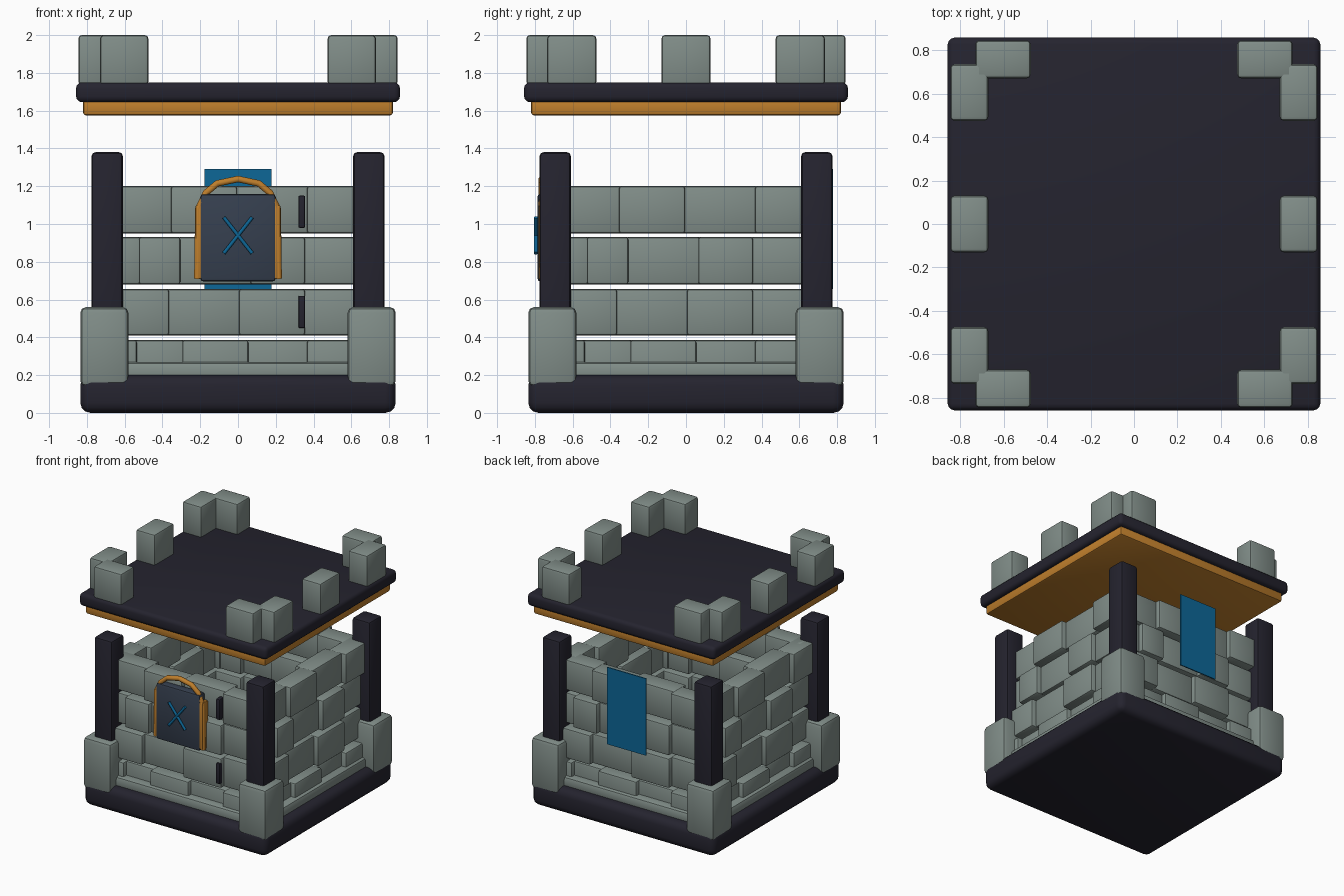
import bpy, bmesh, math
from mathutils import Vector, Matrix

if "Cube" in bpy.data.objects:
    bpy.data.objects.remove(bpy.data.objects["Cube"])


def material(name, rgb):
    m = bpy.data.materials.new(name)
    m.diffuse_color = (*rgb, 1)
    m.use_nodes = True
    m.node_tree.nodes["Principled BSDF"].inputs["Base Color"].default_value = m.diffuse_color
    return m


STONE = material("grey stone", (0.22, 0.27, 0.25))
DARK = material("dark slate", (0.018, 0.017, 0.028))
WOOD = material("orange wood", (0.52, 0.21, 0.025))
BLUE = material("blue cloth", (0.004, 0.135, 0.31))
PANEL = material("blue grey panel", (0.036, 0.05, 0.078))


def boxes(name, specs, mat, bevel=0.015, segments=2):
    """One object from several boxes, each given as (low corner, high corner, turn about z)."""
    bm = bmesh.new()
    for lo, hi, turn in specs:
        lo, hi = Vector(lo), Vector(hi)
        size = hi - lo
        mtx = (Matrix.Rotation(turn, 4, 'Z') @ Matrix.Translation((lo + hi) / 2)
               @ Matrix.Diagonal((*size, 1)))
        bmesh.ops.create_cube(bm, size=1, matrix=mtx)
    if bevel:
        bmesh.ops.bevel(bm, geom=bm.edges[:], offset=bevel, segments=segments,
                        profile=0.5, affect='EDGES')
    me = bpy.data.meshes.new(name)
    bm.to_mesh(me)
    bm.free()
    ob = bpy.data.objects.new(name, me)
    bpy.context.collection.objects.link(ob)
    me.materials.append(mat)
    bpy.context.view_layer.objects.active = ob
    ob.select_set(True)
    bpy.ops.object.shade_smooth_by_angle(angle=math.radians(30))
    ob.select_set(False)
    return ob


def rod(name, points, radius, mat, resolution=1):
    """Thin rod swept along a straight-sided path."""
    cu = bpy.data.curves.new(name, 'CURVE')
    cu.dimensions = '3D'
    cu.bevel_depth = radius
    cu.bevel_resolution = resolution
    cu.use_fill_caps = True
    sp = cu.splines.new('POLY')
    sp.points.add(len(points) - 1)
    for p, co in zip(sp.points, points):
        p.co = (*co, 1)
    ob = bpy.data.objects.new(name, cu)
    bpy.context.collection.objects.link(ob)
    cu.materials.append(mat)


QUARTERS = [i * math.pi / 2 for i in range(4)]

# base slab and stone ledge
boxes("base_slab", [((-.835, -.835, 0), (.835, .835, .2), 0)], DARK, 0.055, 3)
boxes("stone_ledge", [((-.70, -.76, .17), (.70, -.62, .27), t) for t in QUARTERS], STONE, 0.025)

# corner posts and their stone feet
boxes("corner_posts", [((.61, .61, .15), (.775, .775, 1.38), t) for t in QUARTERS], DARK, 0.02)
boxes("corner_feet", [((.58, .58, .14), (.835, .835, .56), t) for t in QUARTERS], STONE, 0.03)

# brick walls: four rows, bricks alternately pushed out and in
ROWS = [(.14, .385), (.41, .655), (.68, .93), (.95, 1.2)]
EDGES = [(-.66, -.53, -.30, .06, .36, .66), (-.66, -.36, 0, .36, .66)]
for w, side in enumerate(("front", "right", "back", "left")):
    bricks = []
    for r, (z0, z1) in enumerate(ROWS):
        e = EDGES[r % 2]
        for i in range(len(e) - 1):
            out = (i + r // 2) % 2 == 0
            y = -.73 if out else -.69
            g = -.005 if out else .015
            bricks.append(((e[i] - g, y, z0), (e[i + 1] + g, y + .16, z1), QUARTERS[w]))
    boxes(side + "_bricks", bricks, STONE, 0.014)

# floating roof with wooden underside
boxes("roof_underside", [((-.82, -.82, 1.575), (.82, .82, 1.66), 0)], WOOD, 0.015)
boxes("roof_slab", [((-.857, -.857, 1.645), (.857, .857, 1.75), 0)], DARK, 0.03, 3)

# battlements
merlons = []
for t in (0, math.pi):
    merlons.append(((.67, -.13, 1.735), (.845, .13, 2), t))
for sx in (-1, 1):
    for sy in (-1, 1):
        for (x0, x1), (y0, y1) in (((.475, .73), (.67, .845)), ((.67, .845), (.475, .735))):
            xs, ys = sorted((sx * x0, sx * x1)), sorted((sy * y0, sy * y1))
            merlons.append(((xs[0], ys[0], 1.735), (xs[1], ys[1], 2), 0))
boxes("battlements", merlons, STONE, 0.018)

# front panel with wooden frame and crossed rods
boxes("front_panel", [((-.2, -.787, .695), (.2, -.71, 1.16), 0)], PANEL, 0.018)
boxes("panel_frame_sides", [((-.225, -.78, .71), (-.19, -.71, 1.1), 0),
                            ((.19, -.78, .71), (.225, -.71, 1.1), 0)], WOOD, 0.008)
half = [(.215, .71), (.21, 1.08), (.17, 1.165), (.11, 1.215)]
path = [(-x, -.762, z) for x, z in half] + [(0, -.762, 1.238)] \
    + [(x, -.762, z) for x, z in reversed(half)]
rod("panel_frame_arch", path, 0.02, WOOD)
for s in (-1, 1):
    rod("crossed_rod", [(-.075 * s, -.795, 1.035), (.075 * s, -.795, .845)], 0.011, BLUE)

# dark hinges beside the panel
boxes("hinges", [((.32, -.745, z), (.355, -.68, z + .17), 0) for z in (.45, .98)], DARK, 0.006)

# banner on the back wall
boxes("back_banner", [((-.178, .77, .655), (.178, .779, 1.29), 0)], BLUE, 0)
